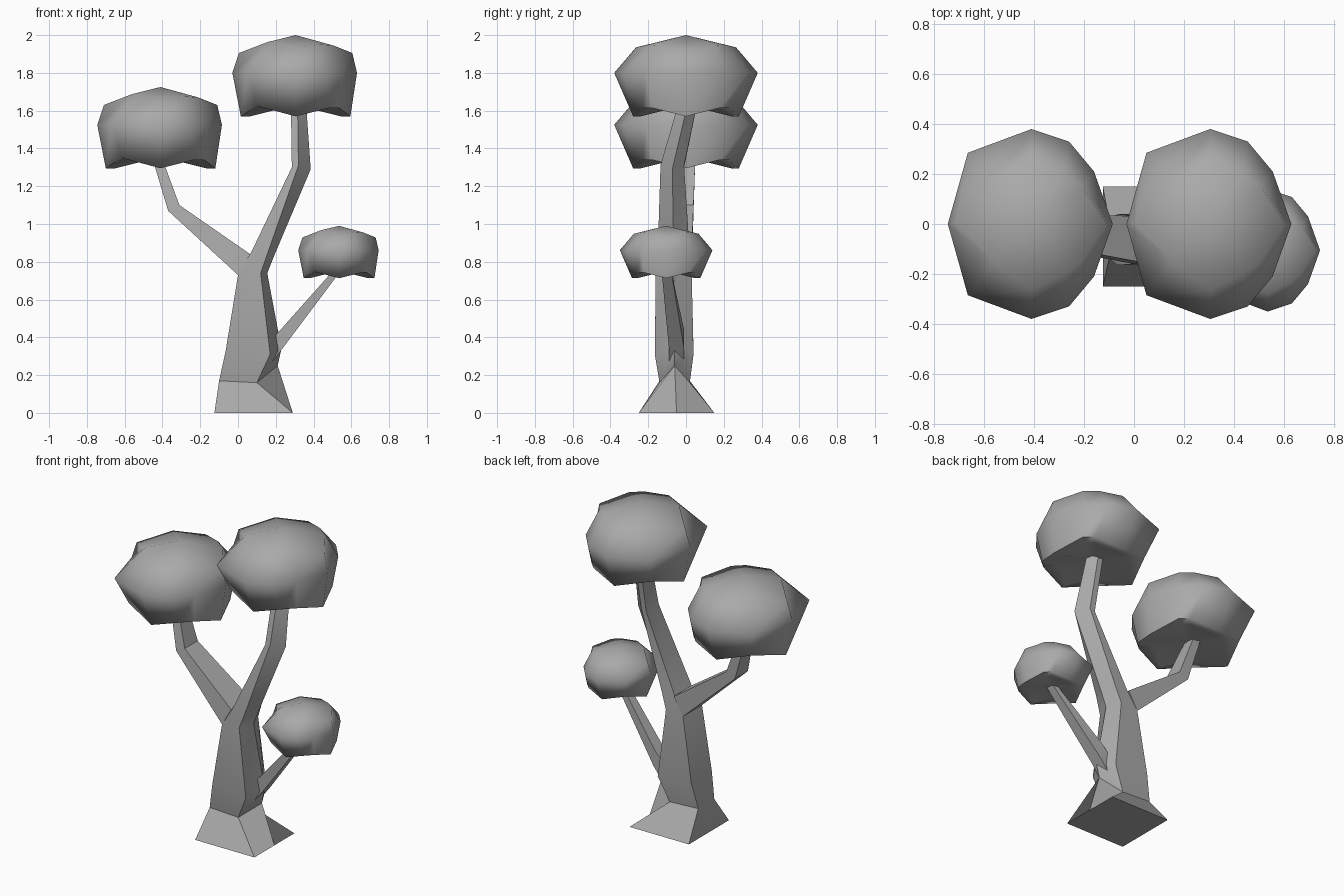
import bpy
import bmesh
import math

default_cube = bpy.data.objects.get("Cube")
if default_cube:
    bpy.data.objects.remove(default_cube, do_unlink=True)

# Single plain grey for the whole tree
grey = bpy.data.materials.new("plain_grey")
grey.use_nodes = True
colour = (0.4, 0.4, 0.4, 1)
grey.diffuse_color = colour
grey.node_tree.nodes["Principled BSDF"].inputs["Base Color"].default_value = colour


def loft(name, rings, smooth_angle, first_pole=None, last_pole=None):
    """Skin a stack of rings; close each end with a fan to a pole or a flat cap."""
    bm = bmesh.new()
    loops = [[bm.verts.new(point) for point in ring] for ring in rings]
    count = len(loops[0])
    for lower, upper in zip(loops, loops[1:]):
        for i in range(count):
            j = (i + 1) % count
            bm.faces.new((lower[i], lower[j], upper[j], upper[i]))
    for loop, pole in ((loops[0], first_pole), (loops[-1], last_pole)):
        if pole is None:
            bm.faces.new(loop)
        else:
            tip = bm.verts.new(pole)
            for i in range(count):
                bm.faces.new((loop[i], loop[(i + 1) % count], tip))
    bmesh.ops.recalc_face_normals(bm, faces=bm.faces)
    mesh = bpy.data.meshes.new(name)
    bm.to_mesh(mesh)
    bm.free()
    mesh.materials.append(grey)
    obj = bpy.data.objects.new(name, mesh)
    bpy.context.collection.objects.link(obj)
    bpy.ops.object.select_all(action='DESELECT')
    obj.select_set(True)
    bpy.context.view_layer.objects.active = obj
    bpy.ops.object.shade_smooth_by_angle(angle=math.radians(smooth_angle))
    return obj


def trunk_section(left, right, ridge, front, back):
    """Five-sided section: a flat left side and a ridge on the right.
    left, right and ridge are (x, z) pairs; front and back are y."""
    middle = (front + back) / 2
    (lx, lz), (rx, rz), (mx, mz) = left, right, ridge
    return [(lx, front, lz), (rx, front, rz), (mx, middle, mz),
            (rx, back, rz), (lx, back, lz)]


def branch_section(lower, upper, front, back):
    """Four-sided section between a lower and an upper (x, z) edge."""
    (ax, az), (bx, bz) = lower, upper
    return [(ax, front, az), (bx, front, bz), (bx, back, bz), (ax, back, az)]


# Flared trunk running on into the tallest branch
loft("trunk", [
    trunk_section((-.125, 0), (.29, 0), (.29, 0), -.25, .15),
    trunk_section((-.1, .17), (.1, .16), (.21, .25), -.14, .02),
    trunk_section((-.065, .33), (.17, .31), (.23, .34), -.165, .04),
    trunk_section((0, .73), (.12, .74), (.155, .74), -.16, .03),
    trunk_section((.065, .84), (.155, .84), (.195, .84), -.15, .02),
    trunk_section((.285, 1.3), (.32, 1.31), (.385, 1.29), -.135, -.01),
    trunk_section((.28, 1.64), (.315, 1.64), (.36, 1.64), -.04, .06),
], 30)

# Bent branch on the right
loft("right_branch", [
    branch_section((0, .73), (.065, .84), -.16, .03),
    branch_section((-.37, 1.07), (-.31, 1.1), -.09, .04),
    branch_section((-.46, 1.37), (-.41, 1.37), -.03, .05),
], 30)

# Thin low branch on the left
loft("left_branch", [
    branch_section((.15, .23), (.15, .36), -.09, -.01),
    branch_section((.235, .34), (.225, .44), -.09, -.01),
    branch_section((.55, .76), (.51, .76), -.13, -.08),
], 30)

# Half rings of a leaf crown, from +x round to -x; the rest is mirrored
crown_halves = [
    # inner lip of the hollow underside
    [(.24, 0, 0), (.16, .12, .05), (.12, .16, .05),
     (0, .24, 0), (-.14, .14, .055), (-.24, 0, 0)],
    # scalloped rim
    [(.29, 0, 0), (.23, .18, .045), (.18, .23, .045),
     (0, .28, 0), (-.206, .21, .055), (-.29, 0, 0)],
    # widest ring
    [(.325, 0, .23), (.25, .21, .23), (.15, .33, .23),
     (0, .38, .23), (-.255, .285, .23), (-.335, 0, .23)],
    # shoulder
    [(.3, 0, .335), (.2, .15, .375), (.13, .2, .38),
     (0, .265, .365), (-.15, .15, .393), (-.3, 0, .335)],
]


def leaf_crown(name, centre, size):
    cx, cy, cz = centre

    def place(point):
        x, y, z = point
        return (cx + x * size, cy + y * size, cz + z * size)

    rings = []
    for half in crown_halves:
        mirrored = [(x, -y, z) for x, y, z in reversed(half[1:-1])]
        rings.append([place(point) for point in half + mirrored])
    return loft(name, rings, 75, place((0, 0, .06)), place((0, 0, .43)))


# Three crowns of leaves
leaf_crown("top_crown", (.305, 0, 1.57), 1)
leaf_crown("right_crown", (-.41, 0, 1.295), 1)
leaf_crown("left_crown", (.535, -.105, .713), .645)
